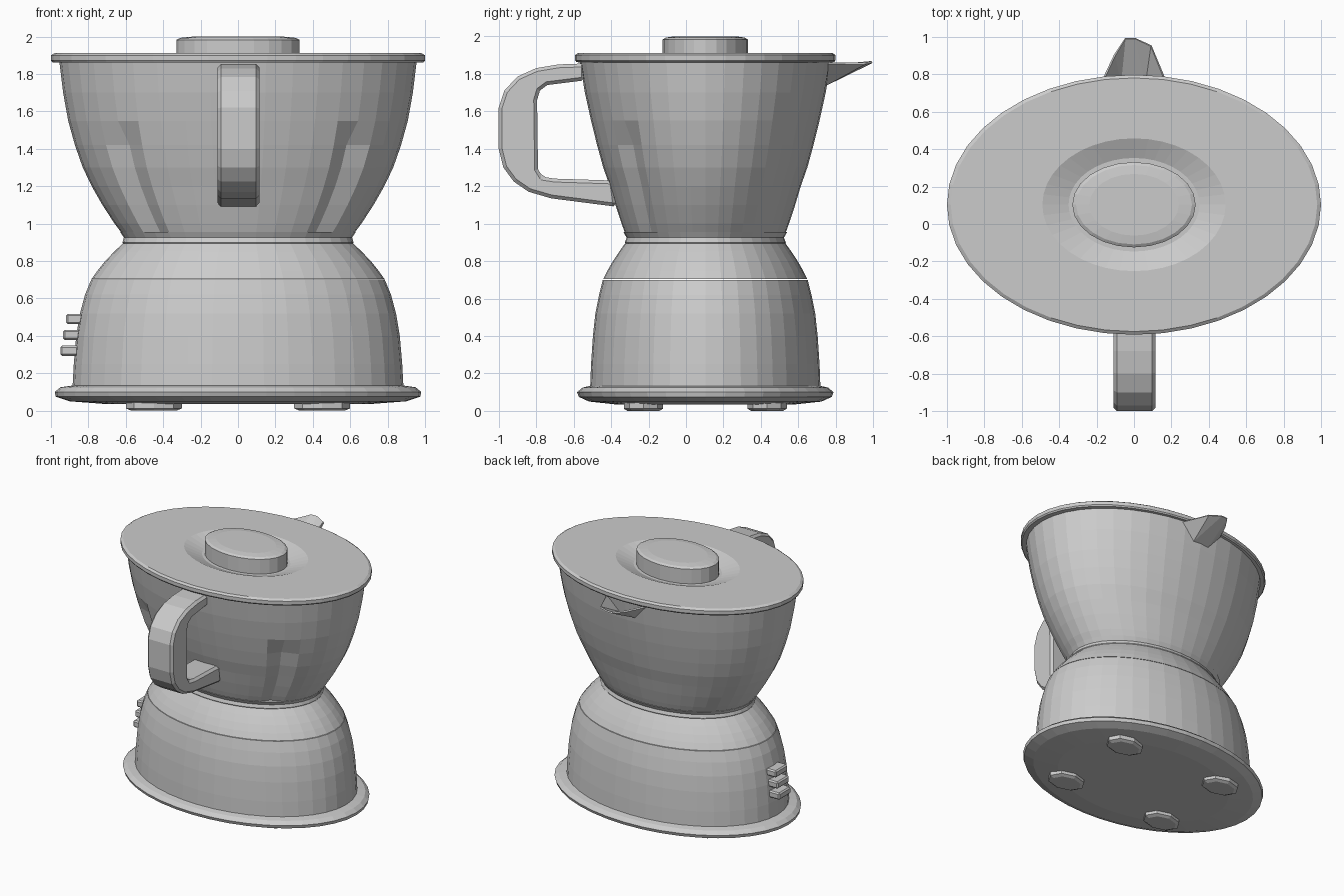
import bpy, bmesh, math

if "Cube" in bpy.data.objects:
    bpy.data.objects.remove(bpy.data.objects["Cube"])

CY = 0.103   # all oval parts share this centre in y
SEG = 40


def finish(name, bm, bevel=0.0):
    bmesh.ops.recalc_face_normals(bm, faces=bm.faces)
    mesh = bpy.data.meshes.new(name)
    bm.to_mesh(mesh)
    bm.free()
    ob = bpy.data.objects.new(name, mesh)
    bpy.context.collection.objects.link(ob)
    if bevel:
        mod = ob.modifiers.new("bevel", 'BEVEL')
        mod.width = bevel
        mod.segments = 1
        mod.limit_method = 'ANGLE'
        mod.angle_limit = math.radians(40)
    return ob


def oval_loft(name, rings, cx=0, cy=CY, seg=SEG, shape=None):
    """Stack of ovals given as (z, x radius, y radius), capped at both ends."""
    bm = bmesh.new()
    loops = []
    for z, rx, ry in rings:
        loop = []
        for i in range(seg):
            a = 2 * math.pi * i / seg
            k = shape(i, z) if shape else 1
            loop.append(bm.verts.new((cx + rx * k * math.cos(a),
                                      cy + ry * k * math.sin(a), z)))
        loops.append(loop)
    for lo, hi in zip(loops, loops[1:]):
        for i in range(seg):
            j = (i + 1) % seg
            bm.faces.new((lo[i], lo[j], hi[j], hi[i]))
    bm.faces.new(loops[0])
    bm.faces.new(loops[-1])
    return finish(name, bm)


# Four feet under the base
for sx in (-1, 1):
    for sy in (-1, 1):
        oval_loft("foot", [(0, .12, .085), (.012, .15, .105), (.06, .15, .105)],
                  sx * .45, CY + sy * .33, 8)

# Base plate, motor housing, dome and neck
oval_loft("base_plate", [(.035, .70, .48), (.05, .90, .62), (.075, .975, .675),
                         (.10, .98, .685), (.125, .95, .655), (.135, .88, .61)])
oval_loft("motor_housing", [(.12, .885, .615), (.25, .878, .61), (.40, .865, .60),
                            (.52, .845, .587), (.62, .818, .567), (.70, .785, .547)])
oval_loft("housing_dome", [(.704, .783, .545), (.75, .75, .522), (.80, .71, .493),
                           (.85, .662, .46), (.895, .615, .428)])
oval_loft("neck_collar", [(.875, .60, .415), (.90, .618, .43), (.925, .61, .42),
                          (.955, .63, .437)])


# Jar, with two pressed flutes on the front diagonals
def flutes(i, z):
    if i in (25, 35) and z < 1.5:
        return .94
    return 1


oval_loft("jar", [(.94, .615, .425), (1.0, .66, .447), (1.1, .725, .48), (1.2, .782, .51),
                  (1.3, .83, .545), (1.42, .872, .578), (1.55, .908, .61),
                  (1.7, .935, .643), (1.865, .955, .67)], shape=flutes)

# Lid with a recessed centre, and the cap sitting in it
oval_loft("lid", [(1.86, .94, .65), (1.862, .992, .688), (1.872, 1.0, .695),
                  (1.90, 1.0, .695), (1.912, .98, .678), (1.912, .49, .355),
                  (1.865, .35, .25)])
oval_loft("lid_cap", [(1.85, .33, .228), (1.982, .33, .228), (1.993, .31, .212),
                      (2.0, .24, .165)], seg=24)

# Handle: side outline (y, z) extruded across x
outline = [(-.54, 1.855), (-.68, 1.85), (-.80, 1.83), (-.90, 1.785), (-.97, 1.71),
           (-1.0, 1.62), (-1.0, 1.40), (-.975, 1.30), (-.92, 1.225), (-.84, 1.17),
           (-.72, 1.135), (-.37, 1.09), (-.39, 1.23), (-.70, 1.24), (-.765, 1.25),
           (-.79, 1.29), (-.795, 1.66), (-.78, 1.71), (-.74, 1.74), (-.54, 1.765)]
bm = bmesh.new()
side = bm.faces.new([bm.verts.new((-.11, y, z)) for y, z in outline])
ext = bmesh.ops.extrude_face_region(bm, geom=[side])
bmesh.ops.translate(bm, vec=(.225, 0, 0),
                    verts=[v for v in ext["geom"] if isinstance(v, bmesh.types.BMVert)])
finish("handle", bm, .018)

# Pouring spout: open V-shaped trough
bm = bmesh.new()
rim = [bm.verts.new(p) for p in [(-.17, .75, 1.86), (-.10, .90, 1.86), (-.045, .99, 1.868),
                                 (.005, .99, 1.868), (.09, .95, 1.86), (.17, .75, 1.86)]]
keel_l = bm.verts.new((-.07, .74, 1.745))
keel_r = bm.verts.new((.06, .74, 1.745))
for f in [(rim[0], keel_l, rim[1]), (rim[1], keel_l, rim[2]),
          (keel_l, keel_r, rim[3], rim[2]),
          (rim[3], keel_r, rim[4]), (rim[4], keel_r, rim[5])]:
    bm.faces.new(f)
spout = finish("spout", bm)
spout.modifiers.new("thickness", 'SOLIDIFY').thickness = .012

# Three switch bars on the left side
for z, tip in ((.49, -.92), (.405, -.935), (.32, -.95)):
    bm = bmesh.new()
    bmesh.ops.create_cube(bm, size=1)
    length = -.82 - tip
    for v in bm.verts:
        v.co = (tip + length * (v.co.x + .5), CY + v.co.y * .15, z + v.co.z * .055)
    finish("switch_bar", bm, .01)
